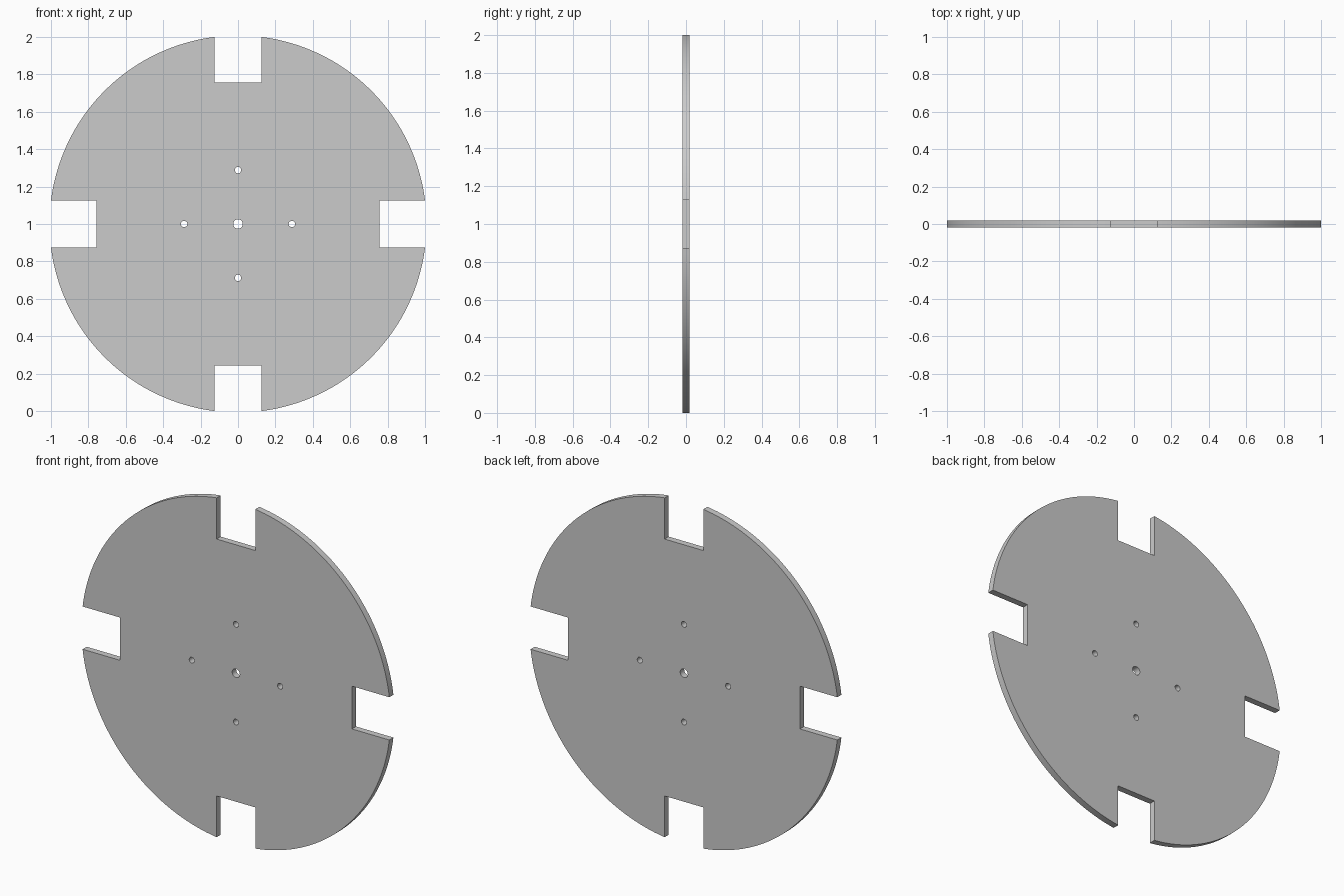
import bpy, bmesh
from math import sin, cos, pi, asin, hypot

if "Cube" in bpy.data.objects:
    bpy.data.objects.remove(bpy.data.objects["Cube"])

SLOT = 0.126          # half width of each rim slot
FLOOR = 0.757         # distance from centre to slot floor
R = hypot(1.0, SLOT)  # rim radius, so slot lips reach 1.0
HALF_T = 0.019        # half thickness
ARC = 40              # segments per rim quarter


def circle(cx, cy, r, n=32):
    return [(cx + r * cos(2 * pi * i / n), cy + r * sin(2 * pi * i / n)) for i in range(n)]


# Slotted rim: one slot plus one arc, repeated four times
outline = []
a = asin(SLOT / R)
for q in range(4):
    c, s = round(cos(q * pi / 2)), round(sin(q * pi / 2))
    quarter = [(FLOOR, -SLOT), (FLOOR, SLOT)]
    for i in range(ARC + 1):
        t = a + (pi / 2 - 2 * a) * i / ARC
        quarter.append((R * cos(t), R * sin(t)))
    outline += [(x * c - y * s, x * s + y * c) for x, y in quarter]

# Centre hole and four bolt holes
loops = [outline, circle(0, 0, 0.025)]
for x, y in ((1, 0), (0, 1), (-1, 0), (0, -1)):
    loops.append(circle(0.288 * x, 0.288 * y, 0.017))

# Filled, extruded profile
curve = bpy.data.curves.new("slotted_disc_profile", 'CURVE')
curve.dimensions = '2D'
curve.fill_mode = 'BOTH'
curve.extrude = HALF_T
for pts in loops:
    sp = curve.splines.new('POLY')
    sp.points.add(len(pts) - 1)
    for p, (x, y) in zip(sp.points, pts):
        p.co = (x, y, 0, 1)
    sp.use_cyclic_u = True

disc = bpy.data.objects.new("slotted_disc", curve)
bpy.context.collection.objects.link(disc)
disc.rotation_euler = (pi / 2, 0, 0)
disc.location = (0, 0, 1)
bpy.context.view_layer.objects.active = disc
disc.select_set(True)
bpy.ops.object.convert(target='MESH')
disc = bpy.context.object

# Weld the caps to the walls
bm = bmesh.new()
bm.from_mesh(disc.data)
bmesh.ops.remove_doubles(bm, verts=bm.verts, dist=1e-5)
bmesh.ops.recalc_face_normals(bm, faces=bm.faces)
bm.to_mesh(disc.data)
bm.free()
bpy.ops.object.transform_apply(location=True, rotation=True, scale=True)
bpy.ops.object.shade_smooth_by_angle(angle=pi / 6)
